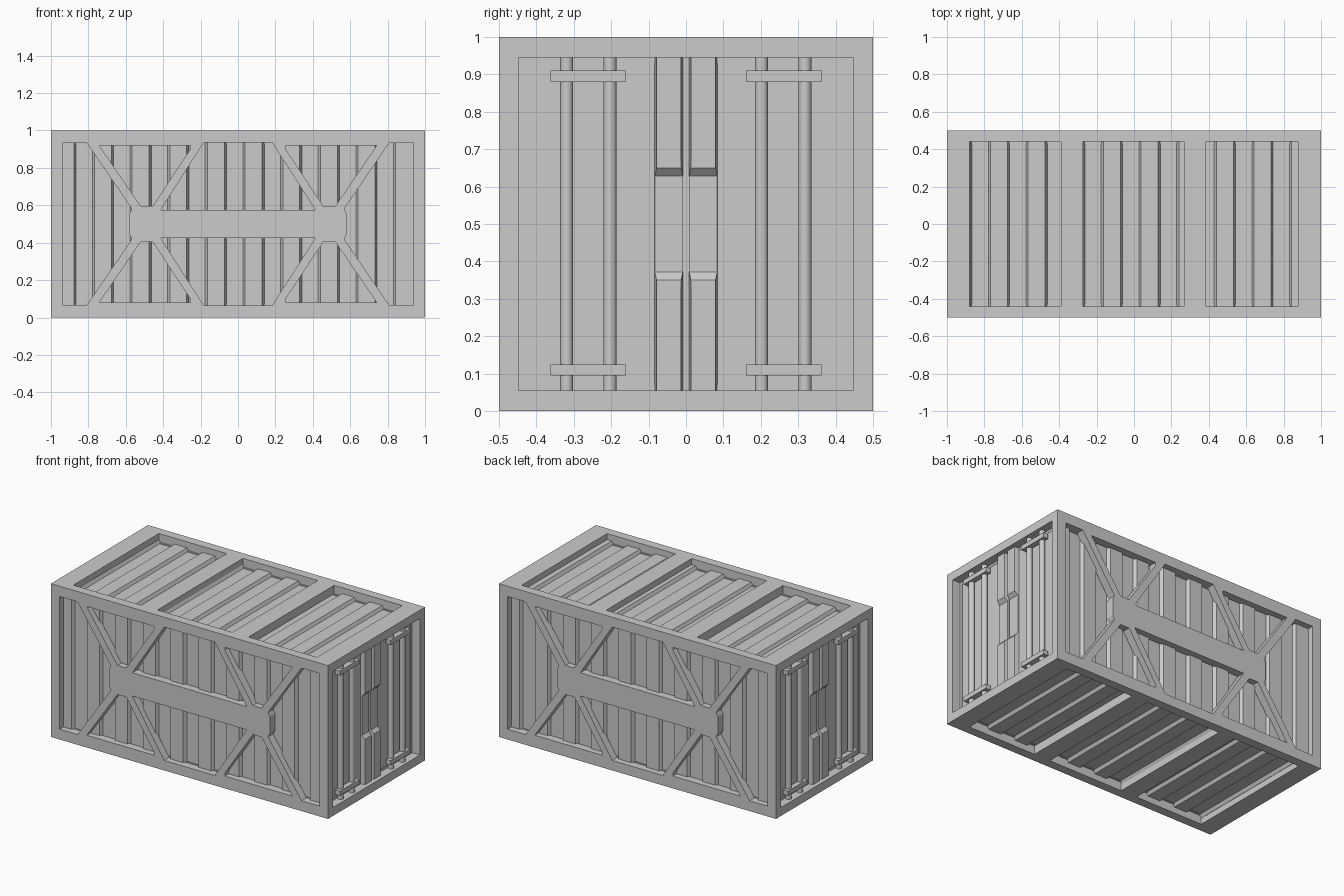
import bpy, bmesh
from math import pi
from mathutils import Matrix, Vector

if "Cube" in bpy.data.objects:
    bpy.data.objects.remove(bpy.data.objects["Cube"])


def add(name, bm):
    bmesh.ops.recalc_face_normals(bm, faces=bm.faces)
    me = bpy.data.meshes.new(name)
    bm.to_mesh(me)
    bm.free()
    ob = bpy.data.objects.new(name, me)
    bpy.context.collection.objects.link(ob)
    return ob


def prism(bm, pts, vec):
    """Extrude a closed 3D outline along a vector."""
    face = bm.faces.new([bm.verts.new(p) for p in pts])
    ext = bmesh.ops.extrude_face_region(bm, geom=[face], use_keep_orig=True)
    verts = [g for g in ext['geom'] if isinstance(g, bmesh.types.BMVert)]
    bmesh.ops.translate(bm, verts=verts, vec=vec)


def box(bm, lo, hi):
    lo, hi = Vector(lo), Vector(hi)
    m = Matrix.Translation((lo + hi) / 2) @ Matrix.Diagonal((*(hi - lo), 1))
    bmesh.ops.create_cube(bm, size=1, matrix=m)


def turned(ob, name, matrix):
    """Rotated copy about the container's middle."""
    me = ob.data.copy()
    mid = Matrix.Translation((0, 0, 0.5))
    me.transform(mid @ matrix @ mid.inverted())
    new = bpy.data.objects.new(name, me)
    bpy.context.collection.objects.link(new)


half_turn = Matrix.Rotation(pi, 4, 'Z')

# Outer frame: a block hollowed and pierced on all six sides
bm = bmesh.new()
box(bm, (-1, -0.5, 0), (1, 0.5, 1))
frame = add("frame", bm)

cutters = []
bm = bmesh.new()
box(bm, (-0.935, -0.437, 0.063), (0.935, 0.437, 0.937))
cutters.append(add("inside_cutter", bm))

# Side openings around the crossed braces and centre plate
bm = bmesh.new()
end_half = [(0.937, 0.933), (0.808, 0.933), (0.577, 0.595), (0.568, 0.58), (0.58, 0.555)]
end_hole = end_half + [(x, 1 - z) for x, z in reversed(end_half)]
triangle = [(0.255, 0.92), (0.255, 0.9), (0.457, 0.595), (0.52, 0.595), (0.742, 0.92)]
centre = [(-0.183, 0.935), (0.183, 0.935), (0.413, 0.576), (-0.413, 0.576)]
holes = [end_hole, [(-x, z) for x, z in end_hole], centre, [(x, 1 - z) for x, z in centre]]
for sx in (1, -1):
    holes.append([(sx * x, z) for x, z in triangle])
    holes.append([(sx * x, 1 - z) for x, z in triangle])
for h in holes:
    prism(bm, [(x, -0.6, z) for x, z in h], (0, 1.2, 0))
cutters.append(add("side_cutter", bm))

# Three roof and floor openings
bm = bmesh.new()
for x0, x1 in ((-0.88, -0.39), (-0.273, 0.268), (0.385, 0.878)):
    box(bm, (x0, -0.441, -0.1), (x1, 0.441, 1.1))
cutters.append(add("roof_cutter", bm))

# Door openings
bm = bmesh.new()
box(bm, (-1.1, -0.448, 0.055), (1.1, 0.448, 0.945))
cutters.append(add("door_cutter", bm))

for c in cutters:
    c.hide_render = True
    mod = frame.modifiers.new(c.name, 'BOOLEAN')
    mod.operation = 'DIFFERENCE'
    mod.solver = 'EXACT'
    mod.object = c
bpy.context.view_layer.update()
baked = bpy.data.meshes.new_from_object(
    frame.evaluated_get(bpy.context.evaluated_depsgraph_get()))
frame.modifiers.clear()
frame.data = baked
for c in cutters:
    bpy.data.objects.remove(c)


# Corrugated panels: trapezoid waves running along x
def corrugated(name, half_len):
    high, low, s = -0.461, -0.441, 0.006
    line = [(-0.944, high)]
    for k in range(9):
        a, b = -0.872 + 0.2013 * k, -0.773 + 0.2013 * k
        line += [(a - s, high), (a + s, low), (b - s, low), (b + s, high)]
    line += [(0.944, high), (0.944, -0.43), (-0.944, -0.43)]
    bm = bmesh.new()
    prism(bm, [(x, y, 0.5 - half_len) for x, y in line], (0, 0, 2 * half_len))
    return add(name, bm)


front = corrugated("front_panel", 0.445)
turned(front, "back_panel", half_turn)
# Roof and floor lie half a unit from the middle just as the sides do
turned(front, "roof_panel", Matrix.Rotation(-pi / 2, 4, 'X'))
turned(front, "floor_panel", Matrix.Rotation(pi / 2, 4, 'X'))

# Door leaf
bm = bmesh.new()
box(bm, (0.92, -0.455, 0.048), (0.942, 0.455, 0.952))
door = add("right_door", bm)

# Raised strips beside the door seam, stepped down at mid height
bm = bmesh.new()
half = [(0.93, 0.05), (0.972, 0.05), (0.972, 0.35), (0.952, 0.372)]
outline = half + [(x, 1 - z) for x, z in reversed(half)]
for s in (1, -1):
    prism(bm, [(x, s * 0.006, z) for x, z in outline], (0, s * 0.08, 0))
for v in bm.verts:
    taper = max(0, v.co.x - 0.942) * 0.25
    sign = 1 if v.co.y > 0 else -1
    v.co.y += sign * taper * (1 if abs(v.co.y) < 0.04 else -1)
strips = add("right_door_strips", bm)

# Locking rods
bm = bmesh.new()
for y in (-0.319, -0.203, 0.202, 0.318):
    m = Matrix.Translation((0.964, y, 0.5))
    bmesh.ops.create_cone(bm, cap_ends=True, segments=16, radius1=0.0175,
                          radius2=0.0175, depth=0.895, matrix=m)
for f in bm.faces:
    f.smooth = len(f.verts) == 4
rods = add("right_locking_rods", bm)

# Rod brackets
bm = bmesh.new()
for s in (1, -1):
    for z in (0.11, 0.895):
        y = sorted((s * 0.16, s * 0.362))
        box(bm, (0.955, y[0], z - 0.015), (0.99, y[1], z + 0.015))
brackets = add("right_rod_brackets", bm)

for ob in (door, strips, rods, brackets):
    turned(ob, ob.name.replace("right", "left"), half_turn)
